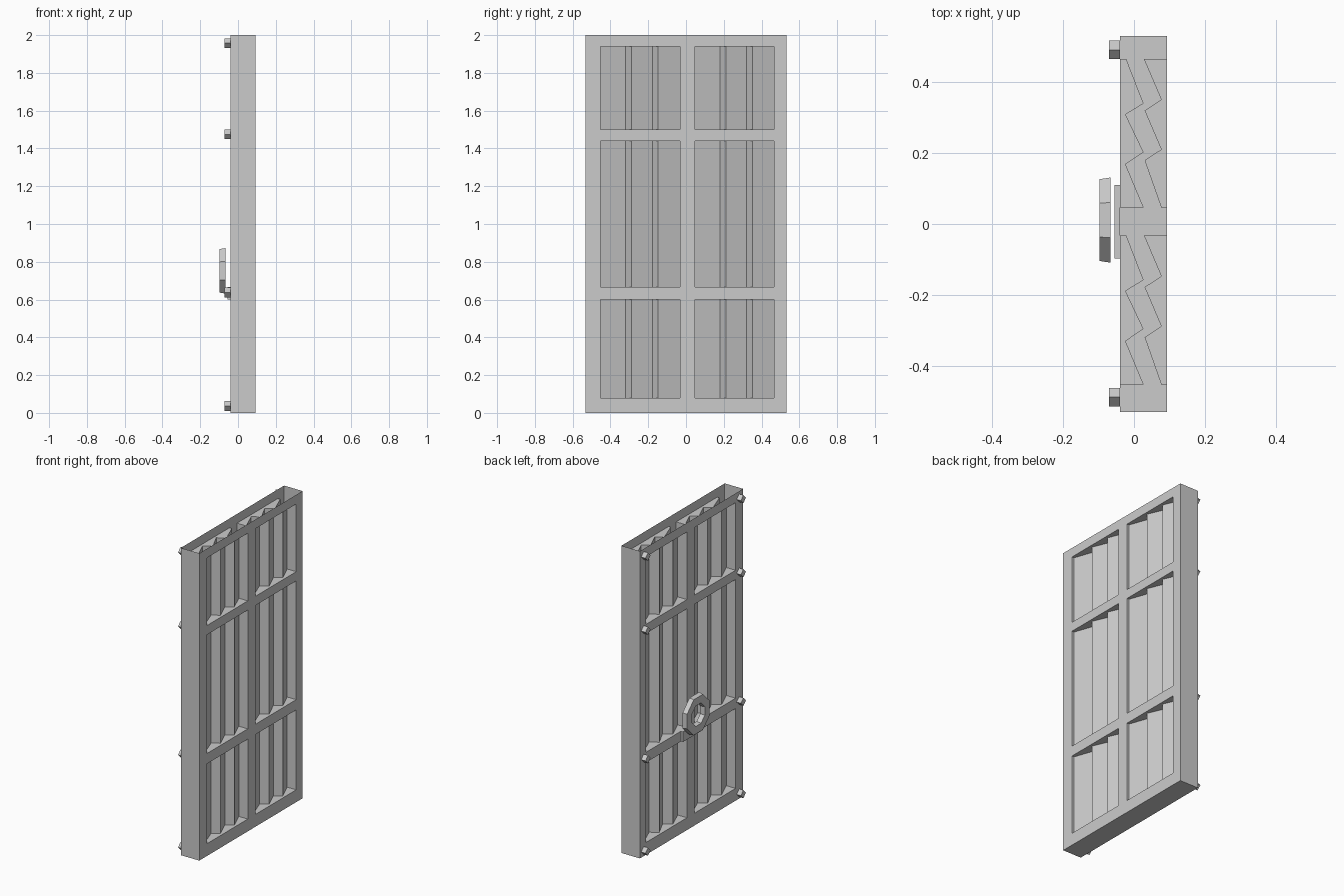
import bpy, bmesh, math

cube = bpy.data.objects.get("Cube")
if cube:
    bpy.data.objects.remove(cube, do_unlink=True)

grey = bpy.data.materials.new("plain grey")
grey.use_nodes = True
colour = (0.6, 0.6, 0.6, 1)
grey.diffuse_color = colour
grey.node_tree.nodes["Principled BSDF"].inputs["Base Color"].default_value = colour


def finish(name, bm):
    bmesh.ops.remove_doubles(bm, verts=bm.verts, dist=0.0005)
    bmesh.ops.recalc_face_normals(bm, faces=bm.faces)
    mesh = bpy.data.meshes.new(name)
    bm.to_mesh(mesh)
    bm.free()
    mesh.materials.append(grey)
    obj = bpy.data.objects.new(name, mesh)
    bpy.context.collection.objects.link(obj)
    return obj


def face(bm, points):
    bm.faces.new([bm.verts.new(p) for p in points])


def prism(name, sides, turn, rings, centre, loop=False):
    """Loft polygons along x; each ring is (x, radius)."""
    bm = bmesh.new()
    loops = []
    for x, r in rings:
        angles = [turn + 2 * math.pi * i / sides for i in range(sides)]
        loops.append([bm.verts.new((x, centre[0] + r * math.cos(a),
                                    centre[1] + r * math.sin(a))) for a in angles])
    pairs = list(zip(loops, loops[1:]))
    if loop:
        pairs.append((loops[-1], loops[0]))
    else:
        bm.faces.new(loops[0])
        bm.faces.new(loops[-1])
    for a, b in pairs:
        for i in range(sides):
            j = (i + 1) % sides
            bm.faces.new((a[i], a[j], b[j], b[i]))
    return finish(name, bm)


BACK, FRONT = -0.04, 0.093
HALF, TOP = 0.531, 2.0
y_lines = [-HALF, -0.453, -0.032, 0.047, 0.466, HALF]
z_lines = [0, 0.08, 0.60, 0.667, 1.44, 1.50, 1.94, TOP]

# Folded slats: (depth, distance from the upper y edge of an opening)
folds = {
    BACK: [(-0.022, 0), (0.027, 0.126), (-0.024, 0.157), (0.027, 0.264),
           (-0.024, 0.298), (0.027, 0.42)],
    FRONT: [(0.028, 0), (0.077, 0.115), (0.03, 0.146), (0.077, 0.256),
            (0.03, 0.287), (0.077, 0.42)],
}

frame, slats = bmesh.new(), bmesh.new()
for x, fold in folds.items():
    for i, (y0, y1) in enumerate(zip(y_lines, y_lines[1:])):
        for k, (z0, z1) in enumerate(zip(z_lines, z_lines[1:])):
            if i % 2 == 0 or k % 2 == 0:
                # Solid part of the frame face
                face(frame, [(x, y0, z0), (x, y1, z0), (x, y1, z1), (x, y0, z1)])
                continue
            line = [(d, y1 - s * (y1 - y0) / 0.42) for d, s in fold]
            # Reveals around the opening, then the folded panel behind it
            for z in (z0, z1):
                face(frame, [(x, y0, z), (x, y1, z)] + [(d, y, z) for d, y in line])
            for d, y in (line[0], line[-1]):
                face(frame, [(x, y, z0), (d, y, z0), (d, y, z1), (x, y, z1)])
            for (da, ya), (db, yb) in zip(line, line[1:]):
                face(slats, [(da, ya, z0), (db, yb, z0), (db, yb, z1), (da, ya, z1)])

# Outer edges: both ends and the bottom, with the top left open
for y in (-HALF, HALF):
    for z0, z1 in zip(z_lines, z_lines[1:]):
        face(frame, [(BACK, y, z0), (FRONT, y, z0), (FRONT, y, z1), (BACK, y, z1)])
for y0, y1 in zip(y_lines, y_lines[1:]):
    face(frame, [(BACK, y0, 0), (FRONT, y0, 0), (FRONT, y1, 0), (BACK, y1, 0)])
finish("door_frame", frame)
finish("folded_slats", slats)

# Studs along both edges
for side, y in (("right", -0.489), ("left", 0.492)):
    for n, z in enumerate((0.037, 0.638, 1.475, 1.957)):
        stud = prism(f"stud_{side}_{n + 1}", 4, 0, [(BACK, 0.026), (-0.071, 0.026)], (y, z))

# Ring pull, slightly tapered, over a short mounting bar
prism("ring_pull", 8, math.pi / 8,
      [(-0.067, 0.130), (-0.097, 0.125), (-0.097, 0.072), (-0.067, 0.066)],
      (0.011, 0.752), loop=True)

bar = bmesh.new()
bmesh.ops.create_cube(bar, size=1)
bmesh.ops.scale(bar, vec=(0.015, 0.208, 0.066), verts=bar.verts)
bmesh.ops.translate(bar, vec=(-0.0475, 0.006, 0.634), verts=bar.verts)
finish("mounting_bar", bar)
